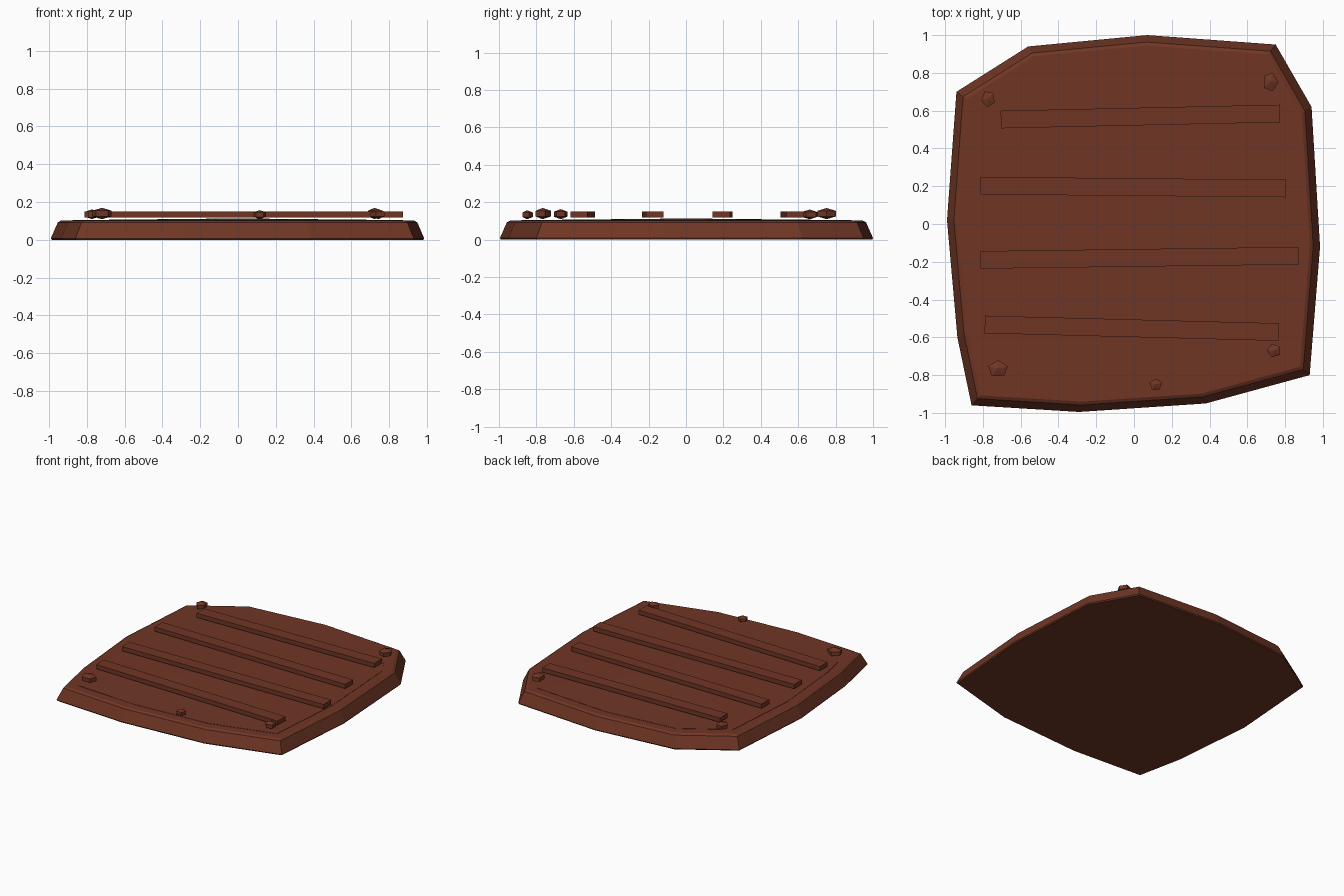
import bpy
import bmesh
from math import radians, atan2, hypot
from mathutils import Matrix, Vector

cube = bpy.data.objects.get("Cube")
if cube:
    bpy.data.objects.remove(cube, do_unlink=True)

# One wood colour for everything
wood = bpy.data.materials.new("reddish_brown_wood")
wood.use_nodes = True
colour = (0.16, 0.037, 0.018, 1)
wood.diffuse_color = colour
wood.node_tree.nodes["Principled BSDF"].inputs["Base Color"].default_value = colour


def add_object(name, bm):
    bmesh.ops.recalc_face_normals(bm, faces=bm.faces)
    mesh = bpy.data.meshes.new(name)
    bm.to_mesh(mesh)
    bm.free()
    mesh.materials.append(wood)
    obj = bpy.data.objects.new(name, mesh)
    bpy.context.collection.objects.link(obj)
    return obj


def stacked_outline(name, levels, peak=None):
    """Loft the outline through (scale, height) levels, with a flat or peaked top."""
    bm = bmesh.new()
    rings = [[bm.verts.new((x * s, y * s, z)) for x, y in outline] for s, z in levels]
    n = len(outline)
    for low, high in zip(rings, rings[1:]):
        for i in range(n):
            j = (i + 1) % n
            bm.faces.new((low[i], low[j], high[j], high[i]))
    bm.faces.new(rings[0][::-1])
    if peak is None:
        bm.faces.new(rings[-1])
    else:
        tip = bm.verts.new((0, 0, peak))
        for i in range(n):
            bm.faces.new((rings[-1][i], rings[-1][(i + 1) % n], tip))
    return add_object(name, bm)


# Irregular rounded slab with sloping sides and a chamfered rim
outline = [(-0.94, 0.70), (-0.99, 0.02), (-0.935, -0.60), (-0.86, -0.96),
           (-0.29, -0.995), (0.38, -0.95), (0.93, -0.80), (0.985, -0.12),
           (0.94, 0.62), (0.75, 0.95), (0.07, 1.0), (-0.56, 0.94)]
stacked_outline("base_slab", [(0.995, 0), (1, 0.008), (0.963, 0.092), (0.945, 0.102)])

# Very shallow raised panel inside the rim
stacked_outline("inner_panel", [(0.885, 0.095), (0.885, 0.104)], peak=0.113)

# Four slightly crooked planks, given by the middles of their ends
planks = [((-0.705, 0.553), (0.773, 0.585)), ((-0.812, 0.203), (0.805, 0.188)),
          ((-0.812, -0.19), (0.872, -0.168)), ((-0.79, -0.532), (0.766, -0.572))]
for i, (a, b) in enumerate(planks, 1):
    a, b = Vector(a), Vector(b)
    mid, run = (a + b) / 2, b - a
    bm = bmesh.new()
    bmesh.ops.create_cube(bm, size=1, matrix=(
        Matrix.Translation((mid.x, mid.y, 0.134))
        @ Matrix.Rotation(atan2(run.y, run.x), 4, "Z")
        @ Matrix.Diagonal((hypot(*run), 0.093, 0.033, 1))))
    add_object(f"plank_{i}", bm)

# Five-sided studs: x, y, half width, half depth, half height, turn
studs = [(-0.772, 0.662, 0.044, 0.052, 0.026, 100),
         (0.722, 0.752, 0.05, 0.06, 0.03, -90),
         (-0.72, -0.767, 0.063, 0.053, 0.03, 0),
         (0.742, -0.67, 0.046, 0.043, 0.027, 90),
         (0.115, -0.85, 0.04, 0.036, 0.024, 0)]
for i, (x, y, w, d, h, turn) in enumerate(studs, 1):
    bm = bmesh.new()
    bmesh.ops.create_uvsphere(bm, u_segments=5, v_segments=3, radius=1, matrix=(
        Matrix.Translation((x, y, 0.109 + h))
        @ Matrix.Diagonal((w, d, h, 1))
        @ Matrix.Rotation(radians(turn), 4, "Z")))
    add_object(f"stud_{i}", bm)
